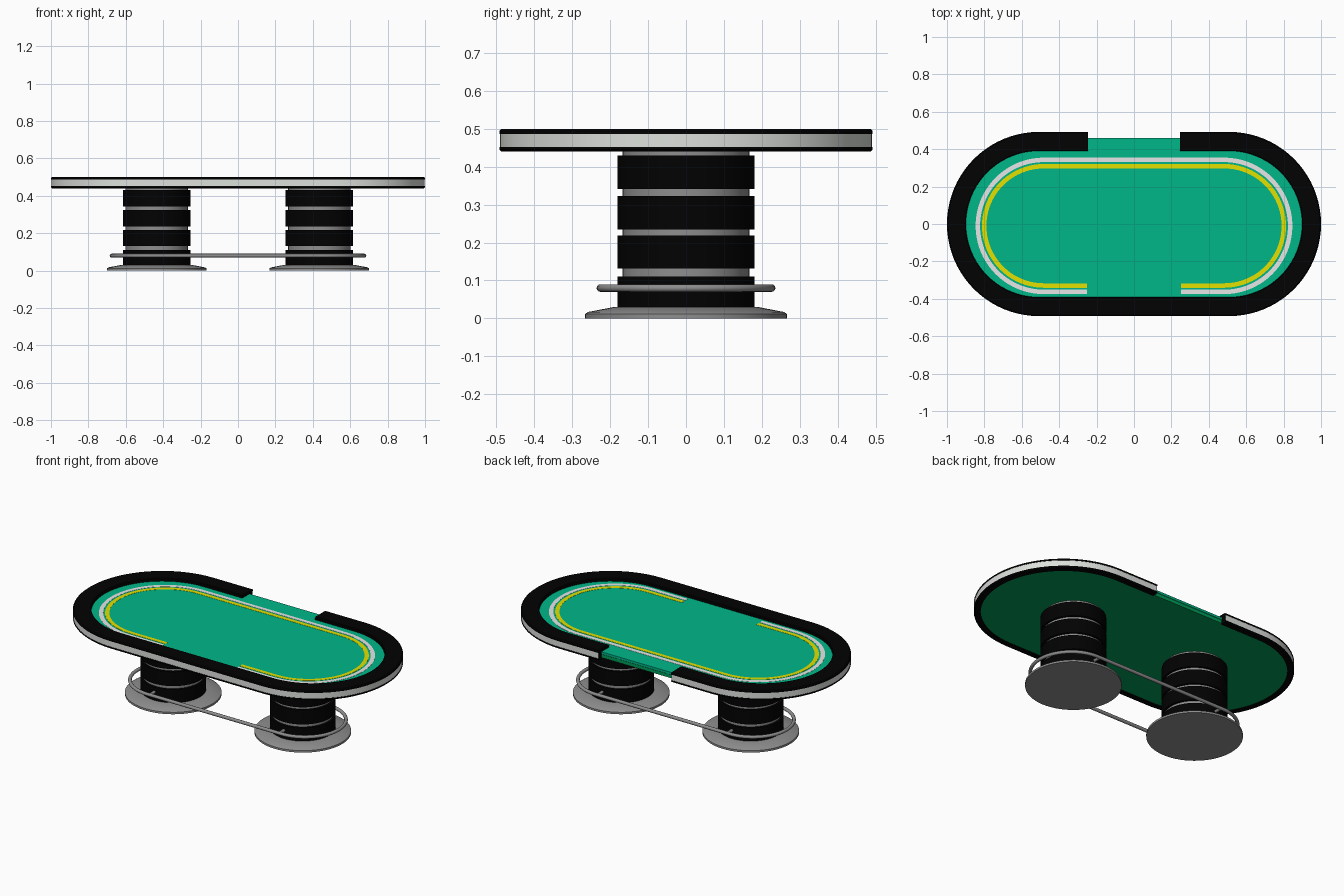
import bpy, bmesh, math

if "Cube" in bpy.data.objects:
    bpy.data.objects.remove(bpy.data.objects["Cube"])

def mat(name, rgb):
    m = bpy.data.materials.new(name)
    m.diffuse_color = (*rgb, 1)
    m.use_nodes = True
    m.node_tree.nodes["Principled BSDF"].inputs["Base Color"].default_value = m.diffuse_color
    return m

BLACK = mat("black", (0.0005, 0.0005, 0.0005))
SILVER = mat("pale silver", (0.72, 0.75, 0.71))
FELT = mat("green felt", (0.0, 0.47, 0.25))
UNDER = mat("dark green", (0.0, 0.34, 0.1))
WHITE = mat("white line", (0.8, 0.8, 0.8))
YELLOW = mat("yellow line", (0.77, 0.75, 0.0))
STEEL = mat("steel grey", (0.27, 0.27, 0.27))

def finish(name, bm, mats, angle=35):
    bmesh.ops.remove_doubles(bm, verts=bm.verts, dist=1e-5)
    bmesh.ops.recalc_face_normals(bm, faces=bm.faces)
    me = bpy.data.meshes.new(name)
    bm.to_mesh(me)
    bm.free()
    for m in mats:
        me.materials.append(m)
    ob = bpy.data.objects.new(name, me)
    bpy.context.collection.objects.link(ob)
    bpy.context.view_layer.objects.active = ob
    ob.select_set(True)
    bpy.ops.object.shade_smooth_by_angle(angle=math.radians(angle))
    ob.select_set(False)
    return ob

def stadium_sweep(name, profile, half, mats, seg_mats=None, gap=None, flip=1, wrap=True, n=40):
    """Sweep (radius, z) profile round a stadium; the gap opens at +y (flip=1) or -y (-1)."""
    arc = [math.pi * i / n for i in range(n + 1)]
    st = [(half, math.pi / 2 - a) for a in arc] + [(-half, -math.pi / 2 - a) for a in arc]
    if gap:
        st = [(gap, math.pi / 2)] + st + [(-gap, math.pi / 2)]
    bm = bmesh.new()
    rings = [[bm.verts.new((flip * (cx + r * math.cos(a)), flip * r * math.sin(a), z))
              for r, z in profile] for cx, a in st]
    k = len(profile)
    pairs = list(zip(rings, rings[1:])) + ([] if gap else [(rings[-1], rings[0])])
    for A, B in pairs:
        for j in range(k if wrap else k - 1):
            f = bm.faces.new((A[j], B[j], B[(j + 1) % k], A[(j + 1) % k]))
            f.material_index = seg_mats[j] if seg_mats else 0
    if gap:
        bm.faces.new(rings[0])
        bm.faces.new(rings[-1])
    return finish(name, bm, mats)

def lathe(name, profile, seg_mats, mats, cx, n=64):
    bm = bmesh.new()
    rings = [[bm.verts.new((cx + r * math.cos(2 * math.pi * i / n), r * math.sin(2 * math.pi * i / n), z))
              for i in range(n)] for r, z in profile]
    for j, (A, B) in enumerate(zip(rings, rings[1:])):
        for i in range(n):
            f = bm.faces.new((A[i], A[(i + 1) % n], B[(i + 1) % n], B[i]))
            f.material_index = seg_mats[j]
    for ring, s in ((rings[0], seg_mats[0]), (rings[-1], seg_mats[-1])):
        bm.faces.new(ring).material_index = s
    return finish(name, bm, mats)

H, R = 0.5075, 0.4925

# Padded rail wrapping over the bed edge, silver side band, open at the back
rail = [(0.455, 0.44), (R - 0.006, 0.44), (R, 0.445), (R, 0.452), (R - 0.002, 0.452),
        (R - 0.002, 0.487), (R, 0.487), (R, 0.495), (R - 0.006, 0.50), (0.395, 0.50),
        (0.391, 0.497), (0.391, 0.479), (0.455, 0.479)]
stadium_sweep("padded_rail", rail, H, [BLACK, SILVER],
              [0, 0, 0, 0, 1] + [0] * 8, gap=0.245)

# Felt bed with darker underside
stadium_sweep("felt_bed", [(0, 0.446), (0.459, 0.446), (0.459, 0.466), (0.461, 0.468),
                           (0.461, 0.482), (0, 0.482)], H,
              [FELT, UNDER], [1, 1, 1, 0, 0], wrap=False)

# Painted betting lines, open at the front
for name, r, m in (("outer_line", 0.353, WHITE), ("inner_line", 0.319, YELLOW)):
    w = 0.012
    line = stadium_sweep(name, [(r - w, 0.481), (r + w, 0.481), (r + w, 0.483), (r - w, 0.483)],
                         0.482, [m], gap=0.25, flip=-1)
    line.location.y = -0.01

# Foot rail tube
tube = [(0.226 + 0.01 * math.cos(t), 0.08 + 0.01 * math.sin(t))
        for t in (2 * math.pi * i / 12 for i in range(12))]
stadium_sweep("foot_rail", tube, 0.45, [STEEL])

# Pedestals: drums separated by recessed steel rings
a, b = 0.181, 0.167
drums = [(0.025, 0.11), (0.131, 0.218), (0.235, 0.323), (0.342, 0.43)]
profile, segs = [], []
for z0, z1 in drums:
    profile += [(b, z0), (a, z0), (a, z1), (b, z1)]
    segs += [0, 0, 0, 1]
profile.append((b, 0.45))

for side, cx in (("left", -0.435), ("right", 0.435)):
    lathe(side + "_pedestal", profile, segs, [BLACK, STEEL], cx)
    lathe(side + "_base", [(0.266, 0), (0.266, 0.012), (0.258, 0.017), (0.19, 0.03)],
          [0, 0, 0], [STEEL], cx)
    # Short brackets holding the foot rail
    for end, s in (("front", -1), ("back", 1)):
        bpy.ops.mesh.primitive_cylinder_add(vertices=12, radius=0.009, depth=0.06,
                                            location=(cx, s * 0.2, 0.08), rotation=(math.pi / 2, 0, 0))
        ob = bpy.context.object
        ob.name = f"{side}_{end}_bracket"
        ob.data.materials.append(STEEL)
        bpy.ops.object.shade_smooth_by_angle(angle=math.radians(35))
        ob.select_set(False)
